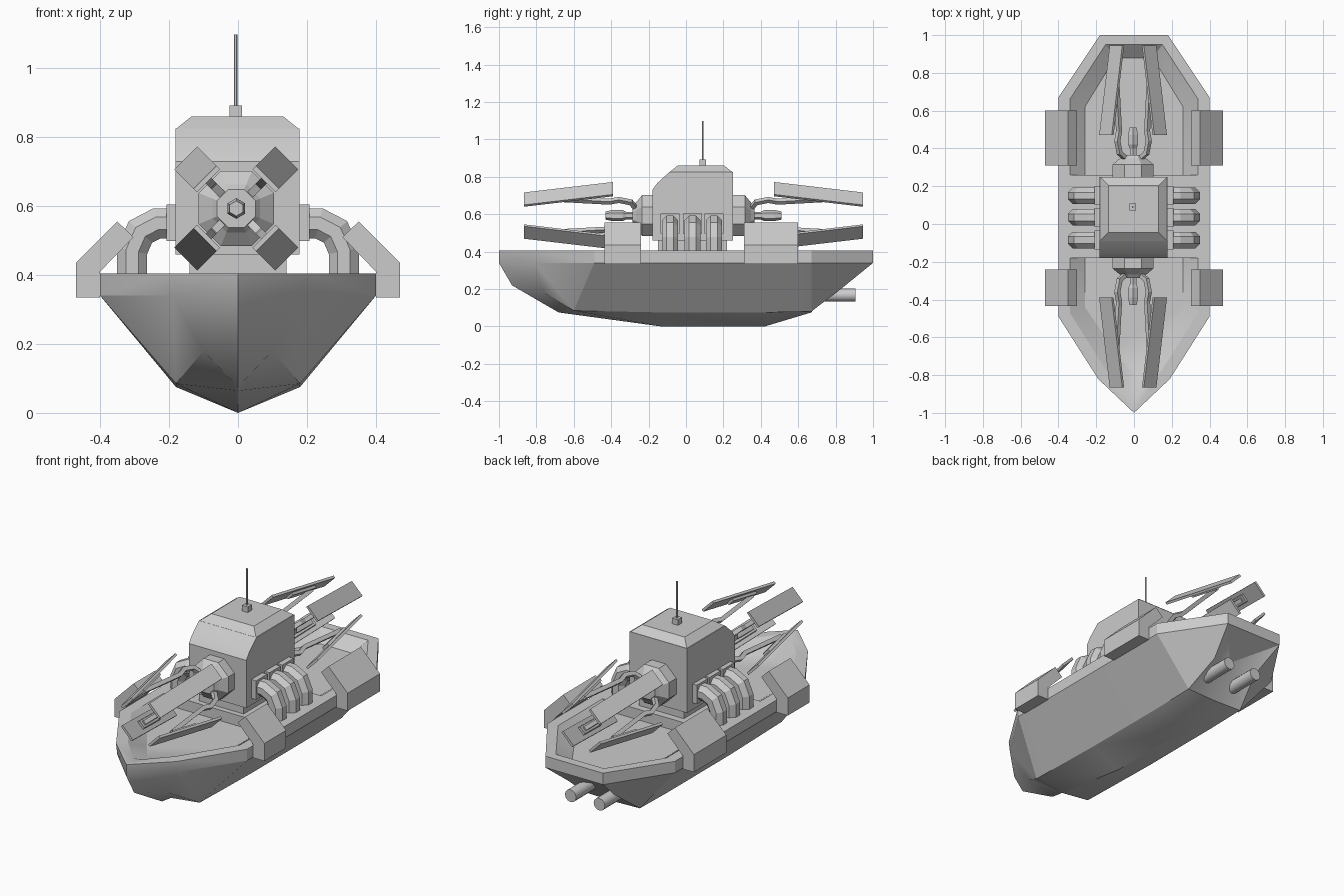
import bpy, bmesh, math
from mathutils import Vector

if "Cube" in bpy.data.objects:
    bpy.data.objects.remove(bpy.data.objects["Cube"])


def finish(name, bm, smooth=None):
    bmesh.ops.remove_doubles(bm, verts=bm.verts, dist=1e-4)
    bmesh.ops.recalc_face_normals(bm, faces=bm.faces)
    me = bpy.data.meshes.new(name)
    bm.to_mesh(me)
    bm.free()
    ob = bpy.data.objects.new(name, me)
    bpy.context.collection.objects.link(ob)
    if smooth:
        bpy.ops.object.select_all(action='DESELECT')
        bpy.context.view_layer.objects.active = ob
        ob.select_set(True)
        bpy.ops.object.shade_smooth_by_angle(angle=math.radians(smooth))
    return ob


def loft(name, rings, smooth=None):
    """Skin a list of equal-length closed rings and cap both ends."""
    bm = bmesh.new()
    vs = [[bm.verts.new(p) for p in r] for r in rings]
    n = len(rings[0])
    for a, b in zip(vs, vs[1:]):
        for i in range(n):
            j = (i + 1) % n
            bm.faces.new((a[i], a[j], b[j], b[i]))
    bm.faces.new(vs[0])
    bm.faces.new(vs[-1])
    return finish(name, bm, smooth)


def box(name, x0, x1, y0, y1, z0, z1, inset=0):
    ring = lambda z, d: [(x0 + d, y0 + d, z), (x1 - d, y0 + d, z), (x1 - d, y1 - d, z), (x0 + d, y1 - d, z)]
    return loft(name, [ring(z0, 0), ring(z1, inset)])


def lathe_y(name, prof, n, cx, cz, smooth=None):
    """Prof is (y, radius) along an axis parallel to y."""
    off = math.pi / n if n == 8 else math.pi / 2
    return loft(name, [[(cx + r * math.cos(off + k * math.tau / n), y, cz + r * math.sin(off + k * math.tau / n))
                        for k in range(n)] for y, r in prof], smooth)


def sweep(name, pts, side, r, n):
    """Tube along a planar path; side is the normal of the path's plane."""
    pts, side = [Vector(p) for p in pts], Vector(side).normalized()
    rings = []
    for i, p in enumerate(pts):
        a = (p - pts[i - 1]).normalized() if i else (pts[1] - p).normalized()
        b = (pts[i + 1] - p).normalized() if i < len(pts) - 1 else a
        up = side.cross((a + b).normalized()) / max(.5, math.cos(a.angle(b) / 2))
        off = math.pi / n
        rings.append([p + r * (math.cos(off + k * math.tau / n) * side + math.sin(off + k * math.tau / n) * up)
                      for k in range(n)])
    return loft(name, rings)


# Hull: each station runs deck edge, rim, chine, keel
stations = [
    [(0, -1, .405), (0, -1, .34), (0, -.93, .22), (0, -.75, .115)],
    [(.19, -.82, .405), (.19, -.81, .34), (.10, -.76, .18), (0, -.68, .075)],
    [(.4, -.49, .405), (.4, -.49, .34), (.18, -.6, .085), (0, -.6, .064)],
    [(.4, -.13, .405), (.4, -.13, .34), (.18, -.13, .075), (0, -.13, 0)],
    [(.4, .42, .405), (.4, .42, .34), (.18, .42, .075), (0, .42, 0)],
    [(.4, .67, .405), (.4, .67, .34), (.18, .67, .08), (0, .67, .075)],
    [(.18, 1, .405), (.18, 1, .34), (.14, .84, .21), (0, .8, .25)]]
bm = bmesh.new()
sides = {s: [[bm.verts.new((s * x, y, z)) for x, y, z in st] for st in stations] for s in (1, -1)}
for rows in sides.values():
    for a, b in zip(rows, rows[1:]):
        for i in range(3):
            bm.faces.new((a[i], a[i + 1], b[i + 1], b[i]))
R, L = sides[1], sides[-1]
bm.faces.new([r[0] for r in R] + [l[0] for l in reversed(L)])
er, el = R[-1], L[-1]
bm.faces.new((er[0], er[1], el[1], el[0]))
bm.faces.new((er[1], er[2], er[3]))
bm.faces.new((el[1], el[3], el[2]))
bm.faces.new((er[1], er[3], el[1]))
hull = finish("hull", bm)

# Sunken fore and aft wells cut into the deck
wells = {"fore_well_cutter": ([(.34, -.18), (.34, -.47), (.15, -.77), (.02, -.91)],
                              [(.26, -.18), (.26, -.44), (.11, -.66), (.02, -.78)]),
         "aft_well_cutter": ([(.34, .26), (.34, .66), (.15, .95)],
                             [(.26, .26), (.26, .62), (.10, .88)])}
for name, (top, floor) in wells.items():
    full = lambda o, z: [(x, y, z) for x, y in o] + [(-x, y, z) for x, y in reversed(o)]
    cut = loft(name, [full(floor, .345), full(top, .405), full(top, .5)])
    cut.hide_render = True
    cut.hide_set(True)
    m = hull.modifiers.new(name, 'BOOLEAN')
    m.object, m.operation, m.solver = cut, 'DIFFERENCE', 'EXACT'
bpy.context.view_layer.objects.active = hull
hull.select_set(True)
for m in list(hull.modifiers):
    bpy.ops.object.modifier_apply(modifier=m.name)
bpy.ops.object.shade_smooth_by_angle(angle=math.radians(25))

# Cabin with sloped front, plinth, roof and mast
prof = [(-.18, .46), (-.18, .73), (-.155, .765), (-.09, .825), (.25, .825), (.25, .46)]
loft("cabin", [[(x, y, z) for y, z in prof] for x in (-.182, .178)], 30)
box("cabin_plinth", -.14, .14, -.15, .22, .38, .47)
box("roof", -.18, .176, -.09, .25, .824, .86, .045)
box("mast_base", -.025, .011, .072, .108, .855, .892)
loft("mast", [[(-.007 + .005 * math.cos(k * math.tau / 6), .09 + .005 * math.sin(k * math.tau / 6), z)
               for k in range(6)] for z in (.88, 1.098)])

# Fore and aft turrets, mirrored about y = 0.04
CX, CZ = -.005, .593
for end, Y in (("fore", lambda y: y), ("aft", lambda y: .08 - y)):
    lathe_y(end + "_hub", [(Y(y), r) for y, r in ((-.16, .118), (-.235, .118), (-.268, .075), (-.285, .06))], 8, CX, CZ)
    lathe_y(end + "_barrel", [(Y(y), r) for y, r in
                              ((-.28, .02), (-.32, .02), (-.34, .03), (-.39, .03), (-.43, .022))], 6, CX, CZ)
    for q in range(4):
        ang = math.pi / 4 + q * math.pi / 2
        rad = Vector((math.cos(ang), 0, math.sin(ang)))
        tan = Vector((-math.sin(ang), 0, math.cos(ang)))
        P = lambda r, y, t=0: Vector((CX, Y(y), CZ)) + rad * r + tan * t
        # Panel leaning inwards toward its tip
        loft(f"{end}_panel_{q}", [[P(r, y, t) for r, t in
                                   ((r0, -.047), (r0, .047), (r0 - .014, .047), (r0 - .014, -.047))]
                                  for y, r0 in ((-.39, .207), (-.865, .128))])
        # Bracket under the panel and bent arm from the hub
        loft(f"{end}_bracket_{q}", [[P(r, y, t) for r, t in
                                     ((r0, -.025), (r0, .025), (r0 - .015, .022), (r0 - .015, -.022))]
                                    for y, r0 in ((-.55, .168), (-.73, .138))])
        sweep(f"{end}_arm_{q}", [P(.05, -.265), P(.10, -.295), P(.118, -.36), P(.105, -.41), P(.128, -.71)],
              tan, .016, 4)

for s, tag in ((1, "right"), (-1, "left")):
    # Curved pipes from cabin wall to deck
    for i, y in enumerate((-.085, .035, .15)):
        path = [(.20, .55), (.235, .55), (.283, .525), (.307, .47), (.307, .39)]
        sweep(f"{tag}_pipe_{i}", [(s * x, y, z) for x, z in path], (0, 1, 0), .047, 8)
        box(f"{tag}_pipe_flange_{i}", *sorted((s * .17, s * .208)), y - .05, y + .05, .498, .605)
    # Armour boxes hung over the gunwale
    prof = [(.35, .555), (.303, .51), (.40, .41), (.40, .335), (.47, .335), (.47, .435)]
    for part, y0, y1 in (("fore", -.435, -.24), ("aft", .31, .6)):
        loft(f"{tag}_{part}_side_box", [[(s * x, y, z) for x, z in prof] for y in (y0, y1)])
    # Stern exhaust
    lathe_y(f"{tag}_exhaust", [(.68, .035), (.905, .035)], 12, s * .09, .168, 35)
